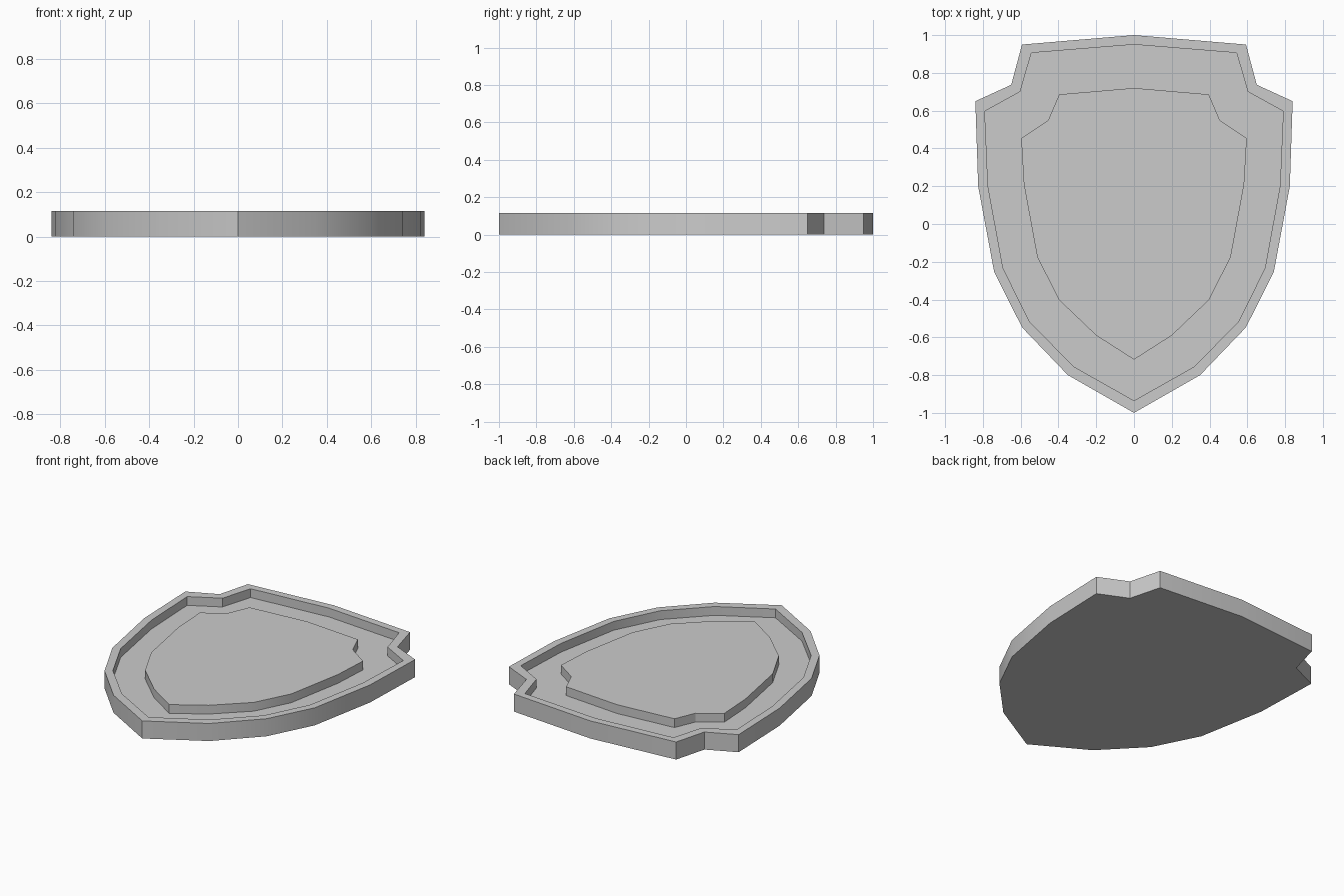
import bpy, bmesh, math

if "Cube" in bpy.data.objects:
    bpy.data.objects.remove(bpy.data.objects["Cube"])

HEIGHT, FLOOR = 0.116, 0.058

# right half of each outline, from top centre down to the bottom tip
OUTER = [(0, 1), (0.593, 0.95), (0.65, 0.737), (0.84, 0.65), (0.825, 0.2),
         (0.74, -0.255), (0.592, -0.548), (0.35, -0.8), (0, -1)]
RIM = [(0, 0.95), (0.543, 0.906), (0.603, 0.70), (0.79, 0.597), (0.773, 0.2),
       (0.693, -0.235), (0.552, -0.518), (0.319, -0.755), (0, -0.935)]
PANEL = [(0, 0.72), (0.396, 0.686), (0.454, 0.55), (0.597, 0.453), (0.583, 0.21),
         (0.512, -0.175), (0.397, -0.402), (0.2, -0.59), (0, -0.718)]

bm = bmesh.new()


def ring(half, z):
    """Mirror a half outline into a closed loop, counter-clockwise from above."""
    pts = [(-x, y) for x, y in half] + half[-2:0:-1]
    return [bm.verts.new((x, y, z)) for x, y in pts]


# outer wall, rim top, recess wall, recess floor, raised panel wall
rings = [ring(OUTER, 0), ring(OUTER, HEIGHT), ring(RIM, HEIGHT),
         ring(RIM, FLOOR), ring(PANEL, FLOOR), ring(PANEL, HEIGHT)]
for a, b in zip(rings, rings[1:]):
    n = len(a)
    for i in range(n):
        j = (i + 1) % n
        bm.faces.new((a[i], a[j], b[j], b[i]))

# flat back and raised panel top
bm.faces.new(rings[0][::-1])
bm.faces.new(rings[-1])
bmesh.ops.recalc_face_normals(bm, faces=bm.faces[:])

mesh = bpy.data.meshes.new("shield")
bm.to_mesh(mesh)
bm.free()
shield = bpy.data.objects.new("shield", mesh)
bpy.context.collection.objects.link(shield)

# soft shading along the curved sides, crisp corners
bpy.context.view_layer.objects.active = shield
shield.select_set(True)
bpy.ops.object.shade_smooth_by_angle(angle=math.radians(30))
